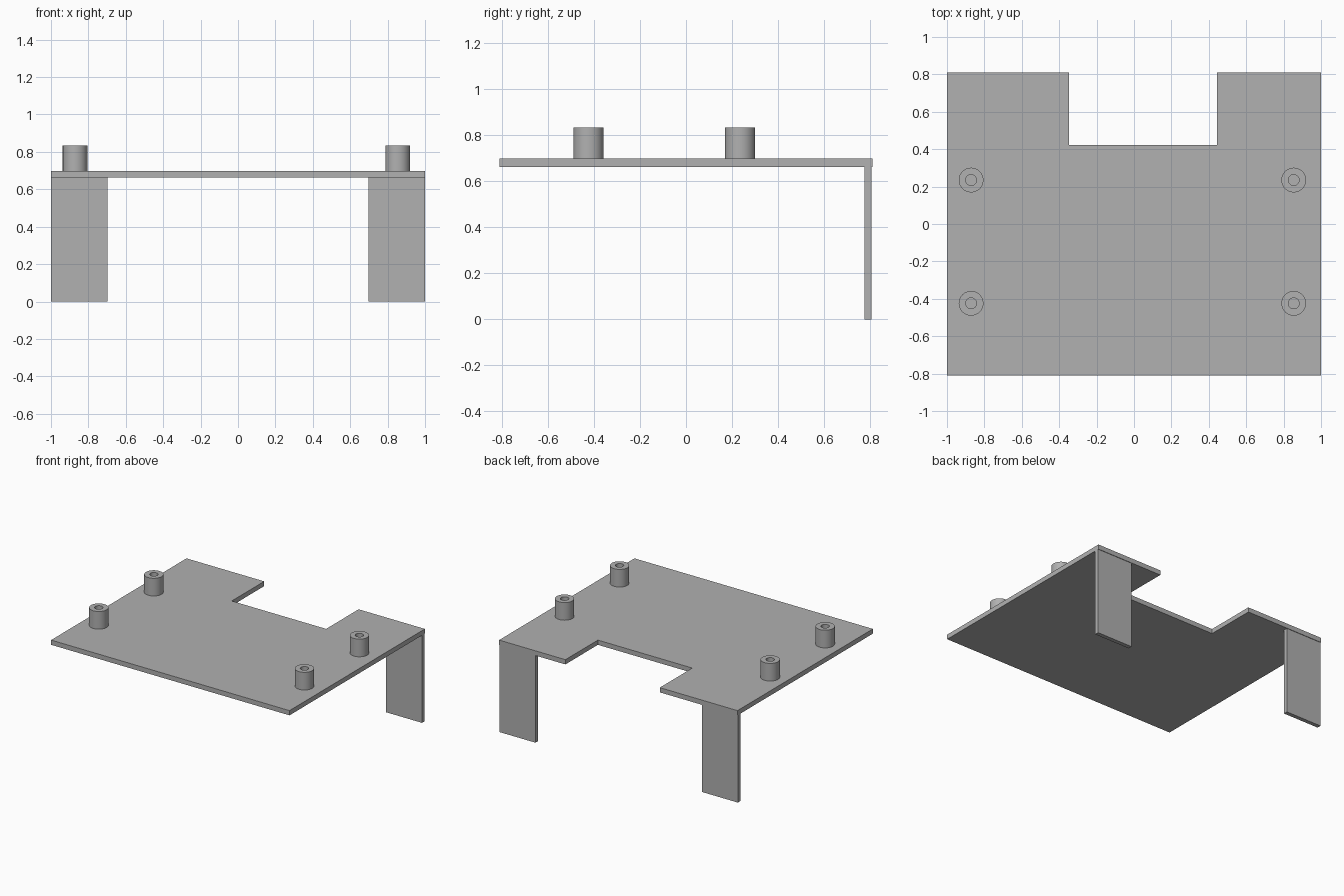
import bpy
import bmesh
import math
from mathutils import Vector

if "Cube" in bpy.data.objects:
    bpy.data.objects.remove(bpy.data.objects["Cube"], do_unlink=True)

PLATE_BOTTOM, PLATE_TOP, POST_TOP = 0.663, 0.699, 0.833

# Single grey material
GREY = (0.44, 0.44, 0.44, 1)
grey = bpy.data.materials.new("plain_grey")
grey.use_nodes = True
grey.diffuse_color = GREY
grey.node_tree.nodes["Principled BSDF"].inputs["Base Color"].default_value = GREY


def add_object(name, bm):
    bmesh.ops.recalc_face_normals(bm, faces=bm.faces)
    mesh = bpy.data.meshes.new(name)
    bm.to_mesh(mesh)
    bm.free()
    mesh.materials.append(grey)
    obj = bpy.data.objects.new(name, mesh)
    bpy.context.collection.objects.link(obj)
    return obj


def extruded(name, outline, bottom, top):
    """Raise a flat outline into a solid slab."""
    bm = bmesh.new()
    face = bm.faces.new([bm.verts.new((x, y, bottom)) for x, y in outline])
    result = bmesh.ops.extrude_face_region(bm, geom=[face], use_keep_orig=True)
    moved = [v for v in result["geom"] if isinstance(v, bmesh.types.BMVert)]
    bmesh.ops.translate(bm, verts=moved, vec=(0, 0, top - bottom))
    return add_object(name, bm)


def hollow_post(name, x, y, outer=0.066, inner=0.029):
    """Lathe a tube wall, open down to the plate."""
    bm = bmesh.new()
    profile = [(inner, PLATE_TOP), (outer, PLATE_TOP), (outer, POST_TOP), (inner, POST_TOP)]
    verts = [bm.verts.new((x + r, y, z)) for r, z in profile]
    edges = [bm.edges.new((verts[i], verts[(i + 1) % 4])) for i in range(4)]
    bmesh.ops.spin(bm, geom=verts + edges, cent=(x, y, 0), axis=Vector((0, 0, 1)),
                   angle=math.tau, steps=48, use_merge=True)
    bmesh.ops.remove_doubles(bm, verts=bm.verts, dist=0.0001)
    post = add_object(name, bm)
    bpy.ops.object.select_all(action='DESELECT')
    post.select_set(True)
    bpy.context.view_layer.objects.active = post
    bpy.ops.object.shade_smooth_by_angle(angle=math.radians(30))


# Mounting plate with a notch in the back edge
extruded("mounting_plate", [
    (-1, -0.811), (1, -0.811), (1, 0.811), (0.444, 0.811),
    (0.444, 0.422), (-0.348, 0.422), (-0.348, 0.811), (-1, 0.811),
], PLATE_BOTTOM, PLATE_TOP)

# Flat legs under the back corners
for name, x0, x1 in (("right_leg", -1, -0.698), ("left_leg", 0.698, 1)):
    extruded(name, [(x0, 0.776), (x1, 0.776), (x1, 0.807), (x0, 0.807)], 0, PLATE_BOTTOM)

# Four standoff posts
for side, x in (("right", -0.871), ("left", 0.854)):
    for end, y in (("front", -0.424), ("back", 0.235)):
        hollow_post(f"{end}_{side}_standoff", x, y)
